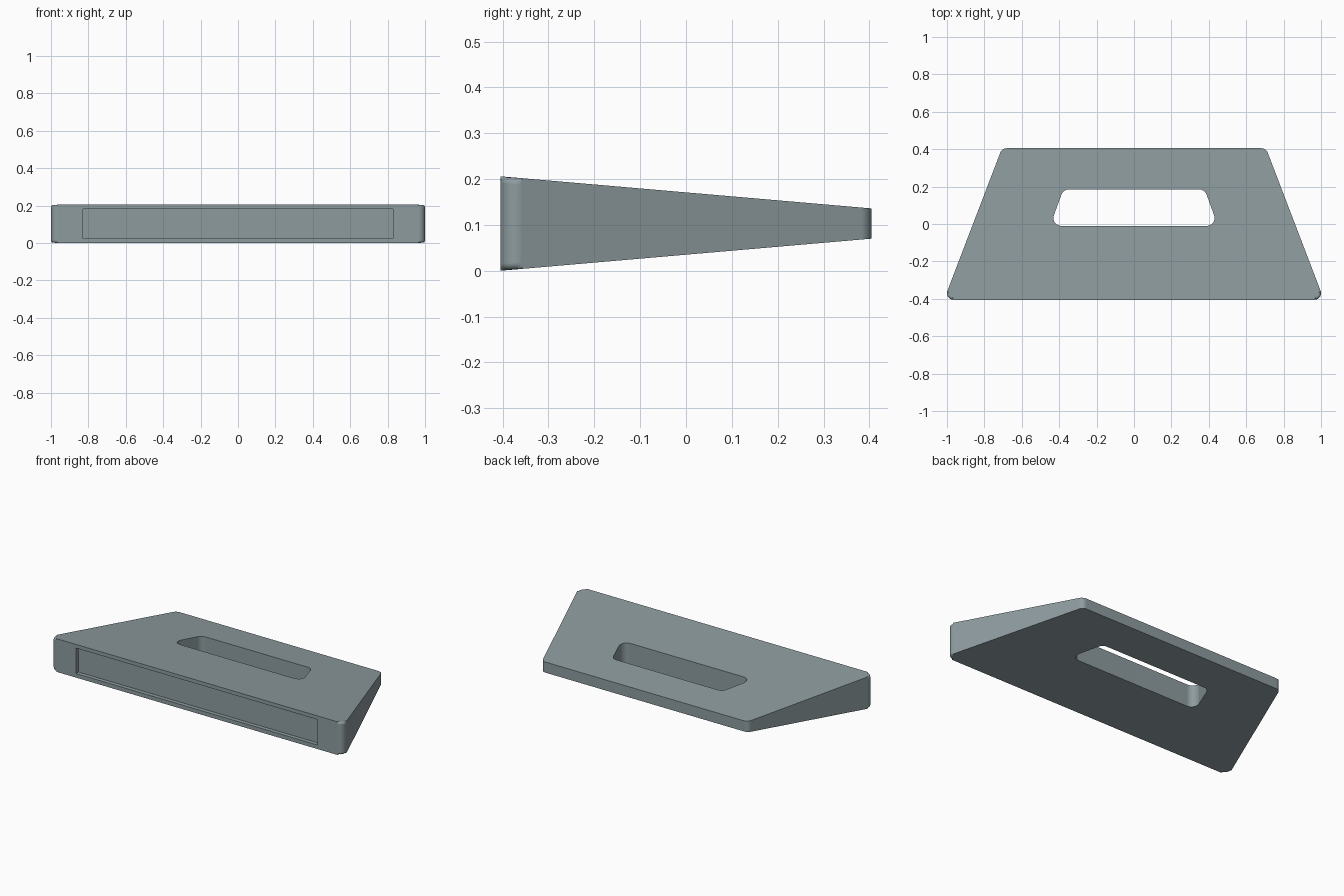
import bpy, bmesh, math
from mathutils import Vector

if "Cube" in bpy.data.objects:
    bpy.data.objects.remove(bpy.data.objects["Cube"])

mat = bpy.data.materials.new("grey_blue")
mat.diffuse_color = (0.27, 0.33, 0.345, 1)
mat.use_nodes = True
mat.node_tree.nodes["Principled BSDF"].inputs["Base Color"].default_value = mat.diffuse_color


def rounded(points, radius, segs=8):
    """Counter-clockwise outline with every corner replaced by an arc."""
    out = []
    for i, p in enumerate(points):
        p = Vector(p)
        a = (Vector(points[i - 1]) - p).normalized()
        b = (Vector(points[(i + 1) % len(points)]) - p).normalized()
        half = a.angle(b) / 2
        centre = p + (a + b).normalized() * radius / math.sin(half)
        start = p + a * radius / math.tan(half) - centre
        turn = math.pi - 2 * half
        for k in range(segs + 1):
            t = turn * k / segs
            c, s = math.cos(t), math.sin(t)
            out.append(centre + Vector((start.x * c - start.y * s,
                                        start.x * s + start.y * c)))
    return out


def prism(name, outline, low, high, bevel=0):
    """Solid between two height functions of y, with optional rounded rims."""
    bm = bmesh.new()
    bottom = [bm.verts.new((p.x, p.y, low(p.y))) for p in outline]
    top = [bm.verts.new((p.x, p.y, high(p.y))) for p in outline]
    caps = [bm.faces.new(bottom[::-1]), bm.faces.new(top)]
    n = len(outline)
    for i in range(n):
        j = (i + 1) % n
        bm.faces.new((bottom[i], bottom[j], top[j], top[i]))
    if bevel:
        rims = [e for f in caps for e in f.edges]
        bmesh.ops.bevel(bm, geom=rims, offset=bevel, segments=4,
                        profile=0.5, affect='EDGES')
    mesh = bpy.data.meshes.new(name)
    bm.to_mesh(mesh)
    bm.free()
    obj = bpy.data.objects.new(name, mesh)
    bpy.context.collection.objects.link(obj)
    mesh.materials.append(mat)
    return obj


# Tapered wedge body
plan = [(-1.016, -0.405), (1.016, -0.405), (0.706, 0.405), (-0.706, 0.405)]
body = prism("wedge_body", rounded(plan, 0.035),
             lambda y: 0.0865 * (y + 0.405),
             lambda y: 0.206 - 0.0865 * (y + 0.405), 0.015)

# Hand slot through the body
slot = [(-0.449, -0.01), (0.449, -0.01), (0.378, 0.185), (-0.378, 0.185)]
slot_cutter = prism("hand_slot_cutter", rounded(slot, 0.042),
                    lambda y: -0.2, lambda y: 0.5)

# Shallow rectangular recess in the front
panel = [Vector(p) for p in ((-0.83, -0.5), (0.83, -0.5), (0.83, -0.38), (-0.83, -0.38))]
panel_cutter = prism("front_recess_cutter", panel,
                     lambda y: 0.025, lambda y: 0.183)

bpy.context.view_layer.objects.active = body
body.select_set(True)
for cutter in (slot_cutter, panel_cutter):
    mod = body.modifiers.new(cutter.name, 'BOOLEAN')
    mod.operation = 'DIFFERENCE'
    mod.solver = 'EXACT'
    mod.object = cutter
    bpy.ops.object.modifier_apply(modifier=mod.name)
    bpy.data.objects.remove(cutter)

bpy.ops.object.shade_smooth_by_angle(angle=math.radians(30))
body.modifiers.new("flat_face_normals", 'WEIGHTED_NORMAL').keep_sharp = True
